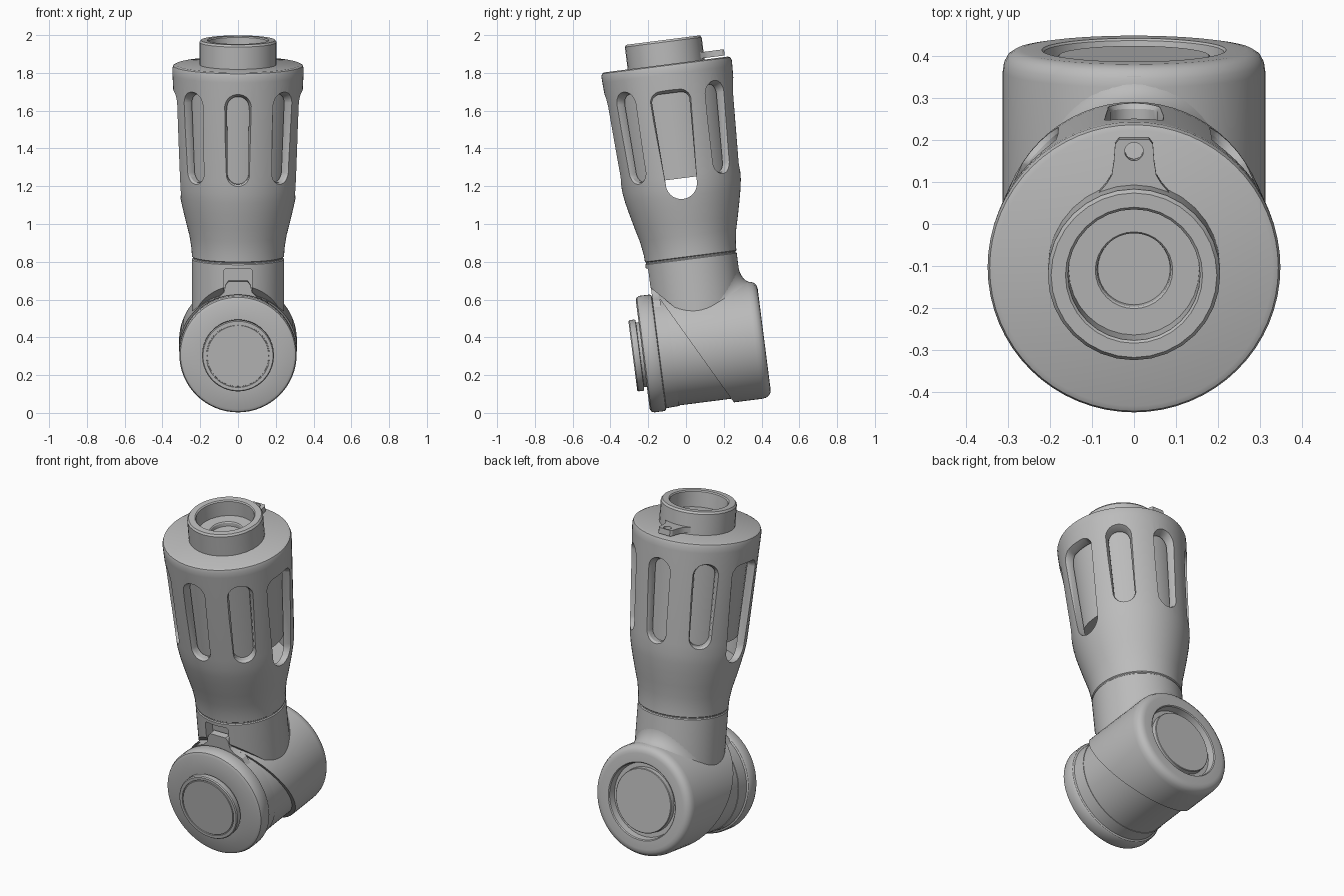
import bpy, bmesh
from math import radians, sin, cos, pi, sqrt
from mathutils import Matrix, Vector

cube = bpy.data.objects.get("Cube")
if cube:
    bpy.data.objects.remove(cube)

TILT = radians(7.3)      # the whole joint leans towards the front
ARM_Y = 0.13             # axis of the upright arm
HUB_Z = 0.335            # axis of the horizontal elbow
NECK_R = 0.244
ARM = Matrix.Translation((0, ARM_Y, 0))
HUB = Matrix.Translation((0, 0, HUB_Z)) @ Matrix.Rotation(-pi / 2, 4, 'X')

grey = bpy.data.materials.new("plain_grey")
grey.use_nodes = True
grey.diffuse_color = (0.5, 0.5, 0.5, 1)
grey.node_tree.nodes["Principled BSDF"].inputs["Base Color"].default_value = (0.5, 0.5, 0.5, 1)


def make(name, bm, matrix=Matrix()):
    bmesh.ops.transform(bm, matrix=matrix, verts=bm.verts)
    bmesh.ops.recalc_face_normals(bm, faces=bm.faces)
    mesh = bpy.data.meshes.new(name)
    bm.to_mesh(mesh)
    bm.free()
    mesh.materials.append(grey)
    obj = bpy.data.objects.new(name, mesh)
    obj.rotation_euler.x = TILT
    bpy.context.collection.objects.link(obj)
    return obj


def lathe(profile, sides=64):
    """Spin (radius, height) points around z."""
    bm = bmesh.new()
    verts = [bm.verts.new((r, 0, h)) for r, h in profile]
    edges = [bm.edges.new(pair) for pair in zip(verts, verts[1:])]
    bmesh.ops.spin(bm, geom=verts + edges, axis=(0, 0, 1), cent=(0, 0, 0),
                   angle=2 * pi, steps=sides)
    bmesh.ops.remove_doubles(bm, verts=bm.verts, dist=0.0005)
    return bm


def tube(low_radius, high_radius, low, high, sides=64):
    return lathe([(0, low), (low_radius, low), (high_radius, high), (0, high)], sides)


def slice_off(bm, point, normal):
    """Keep the side the normal points to and cap the cut."""
    geom = bm.verts[:] + bm.edges[:] + bm.faces[:]
    bmesh.ops.bisect_plane(bm, geom=geom, plane_co=point, plane_no=normal, clear_inner=True)
    bmesh.ops.holes_fill(bm, edges=[e for e in bm.edges if e.is_boundary], sides=0)


def cut(obj, cutter):
    cutter.hide_render = True
    mod = obj.modifiers.new("cut", 'BOOLEAN')
    mod.operation = 'DIFFERENCE'
    mod.solver = 'EXACT'
    mod.object = cutter
    bpy.context.view_layer.update()
    graph = bpy.context.evaluated_depsgraph_get()
    mesh = bpy.data.meshes.new_from_object(obj.evaluated_get(graph))
    obj.modifiers.clear()
    obj.data = mesh
    bpy.data.objects.remove(cutter)


# Upper shell: waisted sleeve widening in a straight taper to the top
shell = make("upper_shell", lathe([
    (0, 0.815), (0.238, 0.815), (0.244, 0.82), (0.246, 0.86), (0.257, 0.93),
    (0.275, 1.0), (0.294, 1.08), (0.307, 1.14), (0.315, 1.19), (0.319, 1.25),
    (0.347, 1.79), (0.348, 1.822), (0.343, 1.837), (0.33, 1.843), (0, 1.843)]), ARM)
cut(shell, make("cavity_cutter", tube(0.265, 0.3, 1.08, 1.80), ARM))


# Eight slots with flared lips; the two side slots are larger and squarer on top
def add_slot(bm, angle, top_half, low_half, corner, low, high):
    turn = Matrix.Rotation(angle, 3, 'Z')
    rings = []
    for depth, grow in ((0.25, 0), (0.305, 0), (0.37, 0.035)):
        ring = []
        for i in range(24):
            a = 2 * pi * (i + 0.5) / 24
            if a < pi:
                side = 1 if cos(a) > 0 else -1
                x = side * (top_half - corner) + (corner + grow) * cos(a)
                z = high - corner + (corner + grow) * sin(a)
            else:
                x = (low_half + grow) * cos(a)
                z = low + low_half + (low_half + grow) * sin(a)
            d = depth + (0.05 * (z - 1.45) if grow else 0)
            ring.append(bm.verts.new(turn @ Vector((x, -d, z))))
        rings.append(ring)
    for r0, r1 in zip(rings, rings[1:]):
        for i in range(24):
            j = (i + 1) % 24
            bm.faces.new((r0[i], r0[j], r1[j], r1[i]))
    bm.faces.new(rings[0])
    bm.faces.new(rings[-1])


slots = bmesh.new()
for k in range(8):
    side_slot = k in (2, 6)
    size = (0.1, 0.083, 0.045, 1.125, 1.69) if side_slot else (0.058, 0.056, 0.056, 1.24, 1.71)
    add_slot(slots, k * pi / 4, *size)
cut(shell, make("slot_cutter", slots, ARM))

# Core seen through the slots
make("inner_core", tube(0.266, 0.291, 1.235, 1.79), ARM)

# Socket collar on top
make("top_collar", lathe([
    (0, 1.83), (0.205, 1.83), (0.205, 1.962), (0.197, 1.973), (0.163, 1.973),
    (0.157, 1.967), (0.155, 1.88), (0.092, 1.88),
    (0.088, 1.875), (0.086, 1.855), (0, 1.855)], 32), ARM)


# Flared lugs
def lug(name, half_outline, thick, matrix):
    bm = bmesh.new()
    points = half_outline + [(-x, d) for x, d in reversed(half_outline)]
    face = bm.faces.new([bm.verts.new((x, d, 0)) for x, d in points])
    new = bmesh.ops.extrude_face_region(bm, geom=[face])["geom"]
    bmesh.ops.translate(bm, vec=(0, 0, thick),
                        verts=[v for v in new if isinstance(v, bmesh.types.BMVert)])
    return make(name, bm, matrix)


collar_lug = lug("collar_lug", [
    (0.085, 0.185), (0.065, 0.208), (0.053, 0.228), (0.048, 0.26),
    (0.045, 0.302), (0.036, 0.314)], 0.033, Matrix.Translation((0, ARM_Y, 1.851)))
cut(collar_lug, make("pin_cutter", tube(0.022, 0.022, 1.84, 1.9, 20),
                     Matrix.Translation((0, ARM_Y + 0.285, 0))))
lug("cap_lug", [
    (0.18, 0.23), (0.15, 0.275), (0.1, 0.295), (0.075, 0.32),
    (0.066, 0.36), (0.05, 0.378)],
    0.04, Matrix.Translation((0, -0.06, HUB_Z)) @ Matrix.Rotation(pi / 2, 4, 'X'))

# Neck between shell and elbow, with a front pocket for the lug
neck_bm = lathe([(0, HUB_Z), (NECK_R, HUB_Z), (NECK_R, 0.805), (0.239, 0.81),
                 (0.239, 0.817), (0, 0.817)])
bmesh.ops.transform(neck_bm, matrix=ARM, verts=neck_bm.verts)
slice_off(neck_bm, (0, -0.11, 0.69), (0, 1, 0.95))
neck = make("neck", neck_bm)
pocket = bmesh.new()
bmesh.ops.create_cube(pocket, size=1)
bmesh.ops.bevel(pocket, geom=[e for e in pocket.edges
                              if abs(e.verts[0].co.y - e.verts[1].co.y) > 0.5],
                offset=0.1, segments=3, affect='EDGES', profile=0.5)
cut(neck, make("pocket_cutter", pocket,
               Matrix.Translation((0, -0.125, 0.68)) @ Matrix.Diagonal((0.15, 0.17, 0.21, 1))))

# Rear elbow housing: rounded drum, recessed back disc, diagonal front cut
drum = lathe([
    (0, -0.15), (0.312, -0.15), (0.312, 0.41), (0.309, 0.43), (0.3, 0.447),
    (0.285, 0.457), (0.268, 0.46), (0.219, 0.46), (0.214, 0.455),
    (0.208, 0.418), (0.183, 0.418), (0.181, 0.444), (0.178, 0.447), (0, 0.447)])
bmesh.ops.transform(drum, matrix=HUB, verts=drum.verts)
slice_off(drum, (0, -0.029, 0.558), (0, 0.53, 0.285))
make("elbow_housing", drum)

# Slightly smaller front drum
make("elbow_front_drum", tube(0.291, 0.291, -0.12, 0.30), HUB)

# Fillet where the neck meets the housing, widest at the back
fillet = bmesh.new()
rows = []
for i in range(41):
    a = -0.3 + (pi + 0.6) * i / 40
    f = 0.018 + 0.046 * max(sin(a), 0)
    base = HUB_Z + sqrt(0.312 ** 2 - ((NECK_R + f) * cos(a)) ** 2) - 0.006
    row = []
    for k in range(9):
        t = pi / 2 * k / 8
        r = NECK_R - 0.001 + f * (1 - sin(t))
        row.append(fillet.verts.new((r * cos(a), ARM_Y + r * sin(a),
                                     base + 1.5 * f * (1 - cos(t)))))
    rows.append(row)
for p, q in zip(rows, rows[1:]):
    for k in range(8):
        fillet.faces.new((p[k], q[k], q[k + 1], p[k + 1]))
skirt = make("neck_fillet", fillet)
if skirt.data.polygons[len(skirt.data.polygons) // 2].normal.y < 0:
    skirt.data.flip_normals()

# Front cap: flange, stepped button and groove ring
make("front_cap", lathe([
    (0, -0.03), (0.294, -0.03), (0.297, -0.10), (0.306, -0.104),
    (0.311, -0.112), (0.311, -0.166), (0.305, -0.181), (0.291, -0.188),
    (0.172, -0.188), (0.172, -0.202), (0.187, -0.204), (0.19, -0.209),
    (0.19, -0.235), (0.185, -0.241), (0.168, -0.241), (0.167, -0.235),
    (0.163, -0.235), (0.162, -0.241), (0, -0.241)]), HUB)

# Smooth shading with sharp edges kept
for obj in bpy.context.view_layer.objects:
    obj.select_set(grey.name in obj.data.materials if obj.type == 'MESH' else False)
bpy.context.view_layer.objects.active = shell
bpy.ops.object.shade_smooth_by_angle(angle=radians(32))
